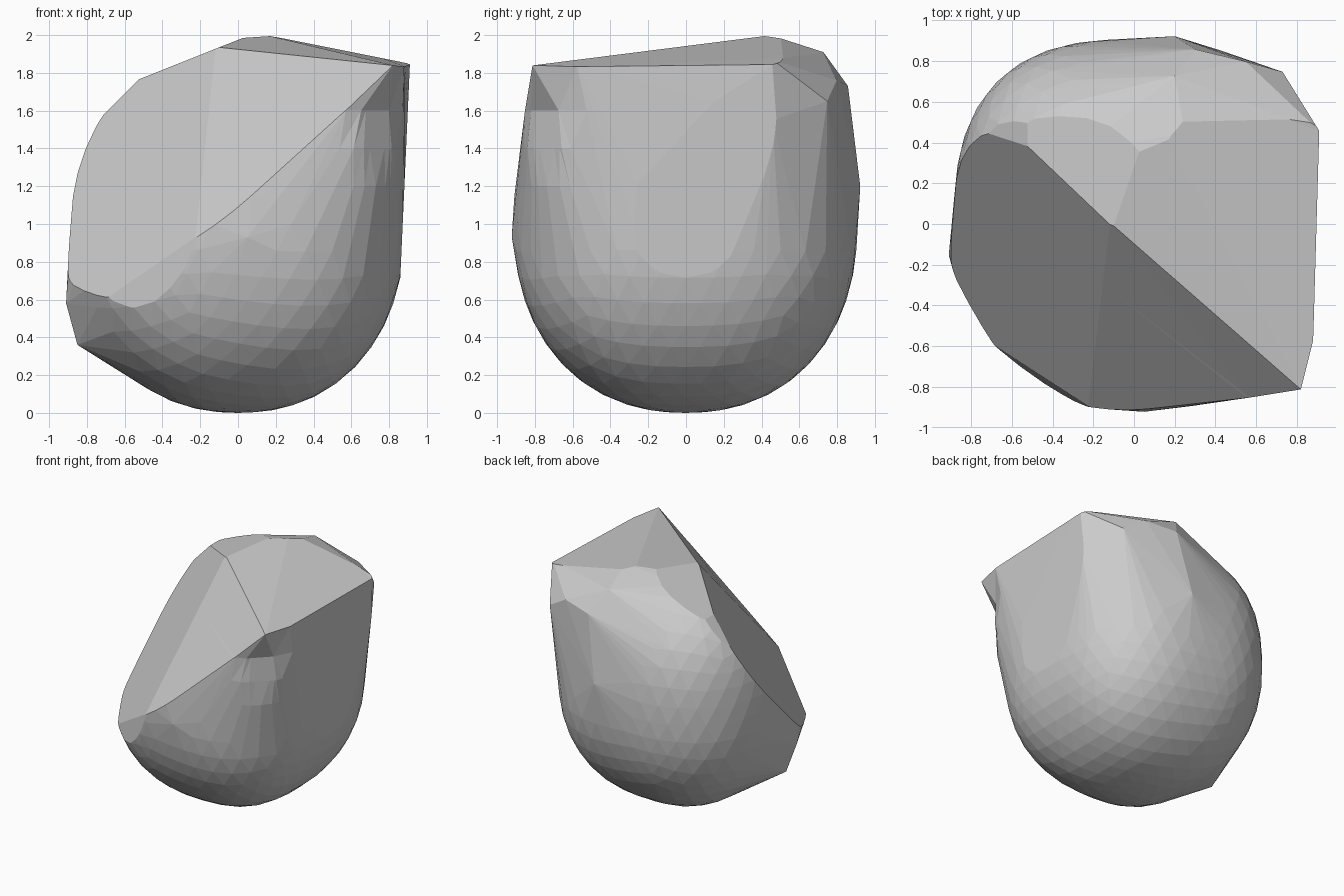
import bpy, bmesh
from mathutils import Vector

if "Cube" in bpy.data.objects:
    bpy.data.objects.remove(bpy.data.objects["Cube"])

bm = bmesh.new()

# Rounded boulder body: a sphere pushed out to a squarish superellipsoid, rounder below
bmesh.ops.create_icosphere(bm, subdivisions=4, radius=1)
for v in bm.verts:
    x, y, z = (abs(c) for c in v.co)
    p = 2.5 if v.co.z > 0 else 2.2
    s = ((x**2.6 + y**2.6) ** (p / 2.6) + z**p) ** (-1 / p)
    v.co = Vector((v.co.x * 0.885 * s, v.co.y * 0.91 * s, v.co.z * s + 1))

# Pronounced corners that stick out of the rounded body
corners = [
    (0.82, -0.81, 1.84), (0.88, -0.58, 1.86), (0.91, 0.46, 1.87), (0.91, 0.46, 1.55),
    (0.73, 0.75, 1.65), (0.55, 0.80, 1.76), (0.20, 0.73, 1.91), (0.30, 0.86, 1.73),
    (0.57, -0.85, 1.60), (0.25, -0.87, 1.30), (-0.05, -0.90, 1.06), (0.05, -0.92, 0.93),
    (-0.91, -0.15, 0.58), (-0.85, -0.10, 0.36), (0.25, 0.45, 2.0), (0.2, 0.925, 1.2),
]
for c in corners:
    bm.verts.new(c)
hull = bmesh.ops.convex_hull(bm, input=bm.verts[:])
loose = {g for g in hull["geom_interior"] + hull["geom_unused"] if isinstance(g, bmesh.types.BMVert)}
bmesh.ops.delete(bm, geom=list(loose), context='VERTS')


def bisect(co, no, clear):
    geom = bm.verts[:] + bm.edges[:] + bm.faces[:]
    bmesh.ops.bisect_plane(bm, geom=geom, dist=1e-4, plane_co=co,
                           plane_no=Vector(no).normalized(), clear_outer=clear)
    if clear:
        bmesh.ops.holes_fill(bm, edges=[e for e in bm.edges if e.is_boundary], sides=0)


# Broken flat faces: (point on plane, outward direction)
cuts = [
    ((-0.05, -0.05, 1.93), (-0.585, -0.757, 0.74)),   # big front-left break
    ((-0.22, 0.11, 1.90), (-0.847, -0.621, 0.646)),   # left side of the break
    ((-0.53, -0.72, 0.55), (-0.60, -0.80, 0.12)),     # steep foot of the break
    ((-0.05, -0.05, 1.93), (-0.012, -0.133, 1.0)),    # top
    ((0.82, -0.81, 1.84), (0.20, -0.02, 1.0)),        # top, right slope
    ((-0.10, 0.10, 1.935), (-0.37, 0.0, 0.93)),       # top, left slope
    ((-0.67, 0.20, 1.62), (-0.70, 0.0, 0.70)),        # left shoulder
    ((0.872, 0.0, 1.0), (1.0, 0.0, -0.045)),          # right side
]
for co, no in cuts:
    bisect(co, no, True)

# Hollow the front-right upright edge so the top corner overhangs it
for z in (1.6, 1.4, 1.2, 1.0):
    bisect((0, 0, z), (0, 0, 1), False)
bmesh.ops.triangulate(bm, faces=bm.faces[:])
for v in bm.verts:
    over = v.co.x - v.co.y - 1.47
    if over > 0 and v.co.z < 1.62:
        v.co += Vector((-over / 2, over / 2, 0))

bmesh.ops.remove_doubles(bm, verts=bm.verts[:], dist=0.004)
bmesh.ops.recalc_face_normals(bm, faces=bm.faces[:])

# Stand on the ground, centred
lo = Vector([min(v.co[i] for v in bm.verts) for i in range(3)])
hi = Vector([max(v.co[i] for v in bm.verts) for i in range(3)])
bmesh.ops.translate(bm, verts=bm.verts[:], vec=(-(lo.x + hi.x) / 2, -(lo.y + hi.y) / 2, -lo.z))

mesh = bpy.data.meshes.new("boulder")
bm.to_mesh(mesh)
bm.free()
bpy.context.collection.objects.link(bpy.data.objects.new("boulder", mesh))
